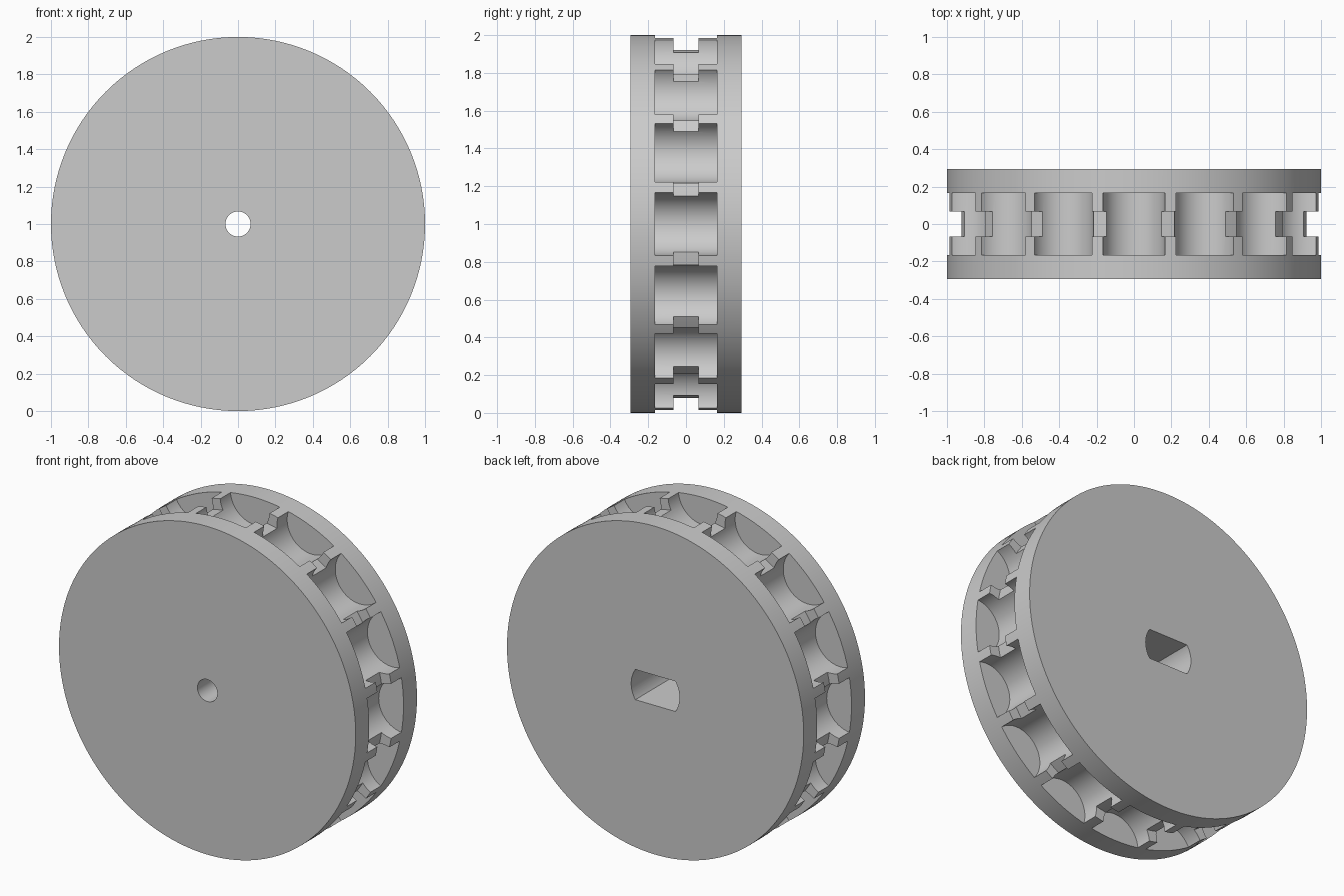
import bpy
import bmesh
from math import pi, sin, cos, asin, radians
from mathutils import Vector

RADIUS, HALF_DEPTH = 1.0, 0.295
POCKETS, POCKET_RADIUS, POCKET_HALF = 16, 0.167, 0.165
GROOVE_RADIUS, GROOVE_HALF = 0.933, 0.066
BORE_RADIUS = 0.067
SOCKET_RADIUS, SOCKET_FLAT, SOCKET_FLOOR = 0.163, 0.092, -0.12
CENTRE = Vector((0, 0, RADIUS))

default = bpy.data.objects.get("Cube")
if default:
    bpy.data.objects.remove(default, do_unlink=True)

grey = bpy.data.materials.new("light_grey")
grey.use_nodes = True
colour = (0.6, 0.6, 0.6, 1)
grey.diffuse_color = colour
grey.node_tree.nodes["Principled BSDF"].inputs["Base Color"].default_value = colour


def make_object(name, bm):
    bmesh.ops.recalc_face_normals(bm, faces=bm.faces)
    mesh = bpy.data.meshes.new(name)
    bm.to_mesh(mesh)
    bm.free()
    mesh.materials.append(grey)
    obj = bpy.data.objects.new(name, mesh)
    bpy.context.collection.objects.link(obj)
    return obj


def add_prism(bm, outline, y0, y1):
    """Extrude an (x, z) outline along y."""
    face = bm.faces.new([bm.verts.new((x, y0, z)) for x, z in outline])
    result = bmesh.ops.extrude_face_region(bm, geom=[face])
    verts = [v for v in result["geom"] if isinstance(v, bmesh.types.BMVert)]
    bmesh.ops.translate(bm, verts=verts, vec=(0, y1 - y0, 0))


def arc(cx, cz, radius, start, end, steps):
    return [(cx + radius * cos(start + (end - start) * i / steps),
             cz + radius * sin(start + (end - start) * i / steps))
            for i in range(steps + 1)]


def carve(target, cutter):
    cutter.hide_render = True
    mod = target.modifiers.new(cutter.name, "BOOLEAN")
    mod.operation, mod.solver, mod.object = "DIFFERENCE", "EXACT", cutter
    bpy.ops.object.modifier_apply(modifier=mod.name)
    bpy.data.objects.remove(cutter, do_unlink=True)


# Wheel: turned profile with centre bore and rim groove
half = [(BORE_RADIUS, HALF_DEPTH), (RADIUS, HALF_DEPTH),
        (RADIUS, GROOVE_HALF), (GROOVE_RADIUS, GROOVE_HALF)]
profile = half + [(r, -y) for r, y in reversed(half)]
bm = bmesh.new()
verts = [bm.verts.new((r, y, RADIUS)) for r, y in profile]
edges = [bm.edges.new((verts[i - 1], verts[i])) for i in range(len(verts))]
bmesh.ops.spin(bm, geom=verts + edges, cent=CENTRE, axis=(0, 1, 0),
               angle=2 * pi, steps=128)
bmesh.ops.remove_doubles(bm, verts=bm.verts, dist=1e-4)
wheel = make_object("pocket_wheel", bm)
bpy.context.view_layer.objects.active = wheel
wheel.select_set(True)

# Round pockets around the rim
bm = bmesh.new()
for i in range(POCKETS):
    a = 2 * pi * i / POCKETS
    outline = arc(RADIUS * cos(a), RADIUS + RADIUS * sin(a), POCKET_RADIUS,
                  a, a + 2 * pi, 64)[:-1]
    add_prism(bm, outline, -POCKET_HALF, POCKET_HALF)
carve(wheel, make_object("pocket_cutter", bm))

# Shaft socket in the back: round ends, two flats
t = asin(SOCKET_FLAT / SOCKET_RADIUS)
outline = (arc(0, RADIUS, SOCKET_RADIUS, -t, t, 16)
           + arc(0, RADIUS, SOCKET_RADIUS, pi - t, pi + t, 16))
bm = bmesh.new()
add_prism(bm, outline, SOCKET_FLOOR, HALF_DEPTH + 0.1)
carve(wheel, make_object("socket_cutter", bm))

bpy.ops.object.shade_smooth_by_angle(angle=radians(30))
